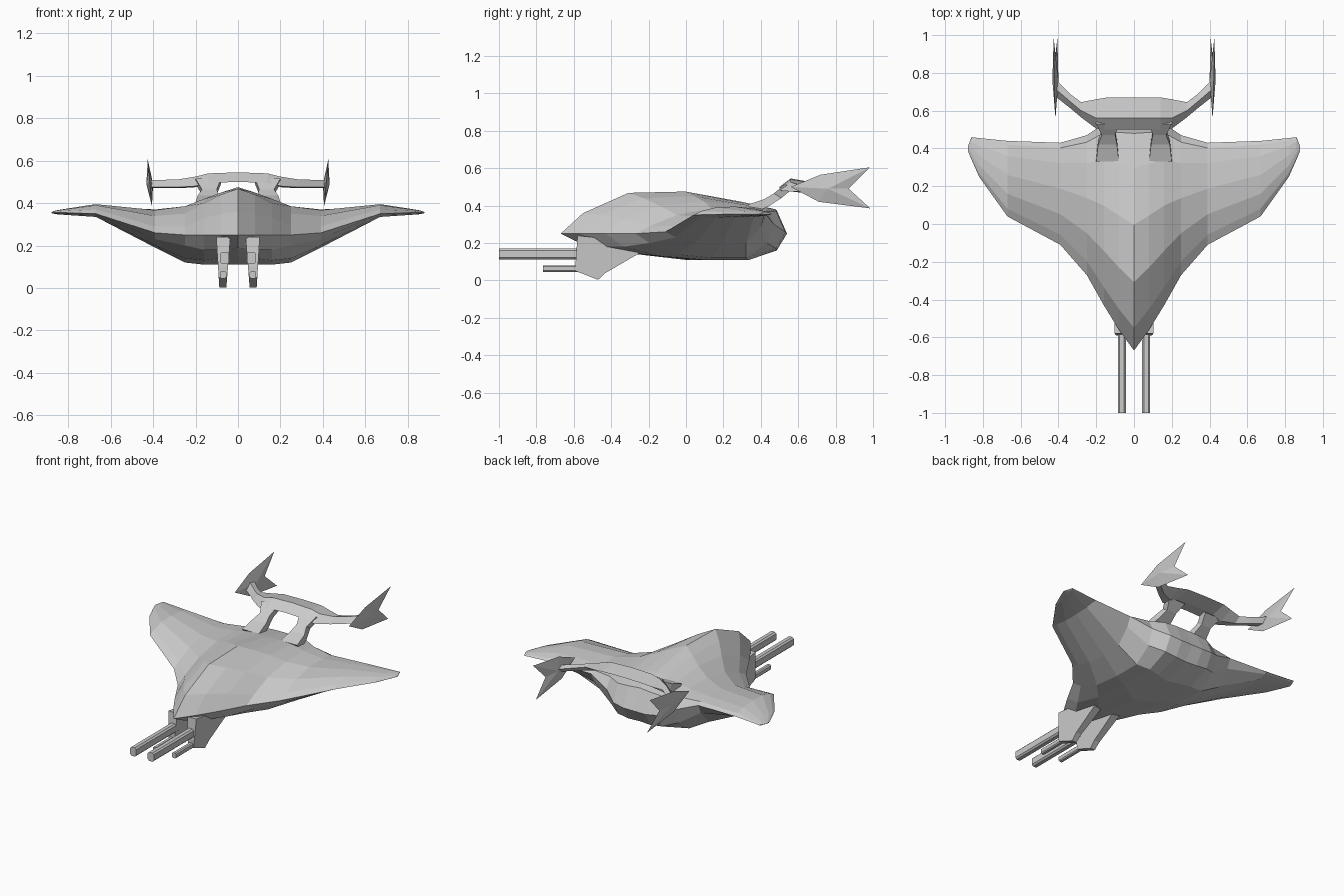
import bpy, bmesh


def loft(name, rings, cap_start=True):
    """Skin a chain of closed rings, then mirror the result across x = 0."""
    bm = bmesh.new()
    rows = [[bm.verts.new(p) for p in ring] for ring in rings]
    n = len(rows[0])
    for a, b in zip(rows, rows[1:]):
        for i in range(n):
            j = (i + 1) % n
            bm.faces.new((a[i], a[j], b[j], b[i]))
    bm.faces.new(rows[-1])
    if cap_start:
        bm.faces.new(rows[0])
    finish(name, bm)


def finish(name, bm):
    bmesh.ops.mirror(bm, geom=bm.verts[:] + bm.edges[:] + bm.faces[:],
                     axis='X', merge_dist=0.0005)
    bmesh.ops.recalc_face_normals(bm, faces=bm.faces[:])
    mesh = bpy.data.meshes.new(name)
    bm.to_mesh(mesh)
    bm.free()
    ob = bpy.data.objects.new(name, mesh)
    bpy.context.collection.objects.link(ob)


# Hull and wings: spanwise stations
# x, front y, rear y, front z, rear z, top heights, bottom heights
FRACTIONS = (0.1, 0.3, 0.55, 0.8, 0.95)
STATIONS = [
    (0.00, -0.67, 0.54, 0.25, 0.25, (.36, .468, .475, .42, .38), (.19, .145, .11, .11, .16)),
    (0.08, -0.56, 0.54, 0.25, 0.25, (.35, .44, .45, .41, .375), (.18, .14, .11, .11, .16)),
    (0.16, -0.43, 0.53, 0.25, 0.26, (.33, .40, .42, .40, .37), (.18, .13, .11, .11, .17)),
    (0.25, -0.27, 0.47, 0.25, 0.30, (.29, .35, .385, .385, .37), (.20, .14, .12, .12, .20)),
    (0.39, -0.11, 0.43, 0.26, 0.35, (.29, .34, .367, .37, .365), (.23, .20, .19, .20, .29)),
    (0.67, 0.04, 0.44, 0.35, 0.355, (.37, .39, .395, .385, .37), (.345, .335, .335, .34, .35)),
    (0.82, 0.25, 0.455, 0.355, 0.355, (.363, .37, .372, .37, .363), (.35, .345, .345, .345, .35)),
    (0.86, 0.34, 0.46, 0.355, 0.355, (.36, .364, .365, .364, .36), (.352, .35, .348, .35, .352)),
    (0.88, 0.39, 0.41, 0.355, 0.355, (.356, .357, .357, .357, .356), (.354, .353, .353, .353, .354)),
]
hull = []
for x, yf, yr, zf, zr, top, low in STATIONS:
    ys = [yf + (yr - yf) * f for f in FRACTIONS]
    ring = [(x, yf, zf)] + [(x, y, z) for y, z in zip(ys, top)] + [(x, yr, zr)]
    ring += [(x, y, z) for y, z in reversed(list(zip(ys, low)))]
    hull.append(ring)
# Blunt the nose tip
hull[0][1] = (0, -0.55, 0.36)
loft("hull_and_wings", hull, cap_start=False)


# Gun mounts under the nose: side profile, narrower toward the bottom
mount = [(-.58, .24), (-.59, .10), (-.59, .05), (-.47, .003), (-.43, .04), (-.25, .145), (-.25, .2)]
inner = [(0.055 - 0.08 * z, y, z) for y, z in mount]
outer = [(0.088 + 0.06 * z, y, z) for y, z in mount]
loft("gun_mounts", [inner, outer])


def barrel(name, y0, y1, z0, z1, x0, x1):
    c = (x1 - x0) * 0.22
    prof = [(x0 + c, z0), (x1 - c, z0), (x1, z0 + c), (x1, z1 - c),
            (x1 - c, z1), (x0 + c, z1), (x0, z1 - c), (x0, z0 + c)]
    loft(name, [[(x, y, z) for x, z in prof] for y in (y0, y1)])


barrel("upper_barrels", -1.0, -0.55, 0.112, 0.17, 0.042, 0.086)
barrel("lower_barrels", -0.765, -0.55, 0.045, 0.08, 0.055, 0.085)


# Tail struts: lower edge and upper edge sweeping up to the tailplane
STRUT = [  # x0, x1, lower y, lower z, upper y, upper z
    (0.08, 0.20, 0.36, 0.36, 0.33, 0.405),
    (0.09, 0.19, 0.44, 0.395, 0.42, 0.435),
    (0.10, 0.17, 0.51, 0.44, 0.47, 0.465),
    (0.08, 0.20, 0.57, 0.49, 0.53, 0.515),
]
loft("tail_struts", [[(a, yl, zl), (b, yl, zl), (b, yu, zu), (a, yu, zu)]
                     for a, b, yl, zl, yu, zu in STRUT])

# Tailplane: diamond section swept back to the fins
TAIL = [  # x, then (y, z) for front, crest, rear, underside
    (0.00, (.50, .50), (.56, .545), (.67, .525), (.57, .503)),
    (0.14, (.50, .495), (.56, .54), (.67, .522), (.57, .498)),
    (0.20, (.505, .48), (.56, .525), (.66, .513), (.57, .475)),
    (0.28, (.565, .475), (.60, .512), (.645, .505), (.61, .470)),
    (0.34, (.615, .475), (.65, .51), (.69, .50), (.66, .470)),
    (0.41, (.67, .475), (.71, .51), (.76, .50), (.72, .470)),
]
loft("tailplane", [[(x, y, z) for y, z in sec] for x, *sec in TAIL], cap_start=False)

# Forked tail fins: thin outline with a raised centre on both faces
FIN = [(.56, .50), (.72, .565), (.985, .605), (.87, .49), (.985, .385), (.71, .42)]
bm = bmesh.new()
edge = [bm.verts.new((0.415 + 0.09 * (z - 0.49), y, z)) for y, z in FIN]
for x in (0.40, 0.432):
    peak = bm.verts.new((x, 0.76, 0.49))
    for i in range(len(edge)):
        bm.faces.new((edge[i], edge[(i + 1) % len(edge)], peak))
finish("tail_fins", bm)
